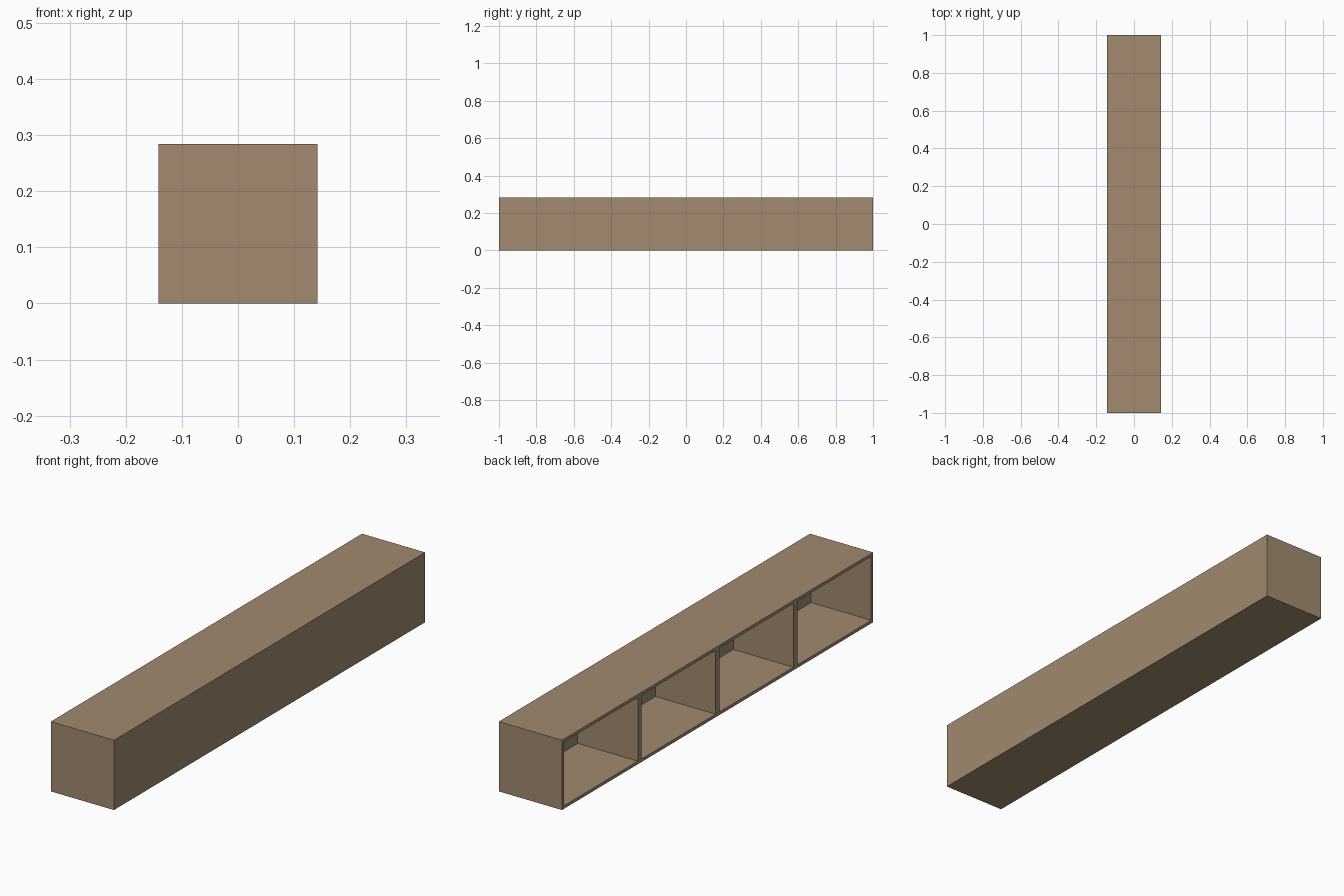
import bpy, bmesh
from mathutils import Matrix

if "Cube" in bpy.data.objects:
    bpy.data.objects.remove(bpy.data.objects["Cube"])

SIDE, LENGTH, BAYS = 0.284, 2.0, 4   # square section, long axis along y
WALL, BACK = 0.0125, 0.0135          # panel thicknesses

wood = bpy.data.materials.new("light_brown_wood")
wood.diffuse_color = (0.36, 0.253, 0.162, 1)
wood.use_nodes = True
wood.node_tree.nodes["Principled BSDF"].inputs["Base Color"].default_value = wood.diffuse_color

# Outer block of the shelf, standing on z = 0
bm = bmesh.new()
bmesh.ops.create_cube(
    bm, size=1,
    matrix=Matrix.Translation((0, 0, SIDE / 2)) @ Matrix.Diagonal((SIDE, LENGTH, SIDE, 1)))

# Divide the length into equal bays
for i in range(1, BAYS):
    y = -LENGTH / 2 + i * LENGTH / BAYS
    bmesh.ops.bisect_plane(bm, geom=bm.verts[:] + bm.edges[:] + bm.faces[:],
                           plane_co=(0, y, 0), plane_no=(0, 1, 0))

# Open compartments on the -x side: rim by inset, then push in to the back panel
bm.normal_update()
openings = [f for f in bm.faces if f.normal.x < -0.9]
bmesh.ops.inset_individual(bm, faces=openings, thickness=WALL, use_even_offset=True)
floors = bmesh.ops.extrude_discrete_faces(bm, faces=openings)["faces"]
bmesh.ops.translate(bm, verts=list({v for f in floors for v in f.verts}),
                    vec=(SIDE - BACK, 0, 0))
bmesh.ops.recalc_face_normals(bm, faces=bm.faces[:])

mesh = bpy.data.meshes.new("open_shelf")
bm.to_mesh(mesh)
bm.free()
mesh.materials.append(wood)
bpy.context.collection.objects.link(bpy.data.objects.new("open_shelf", mesh))
